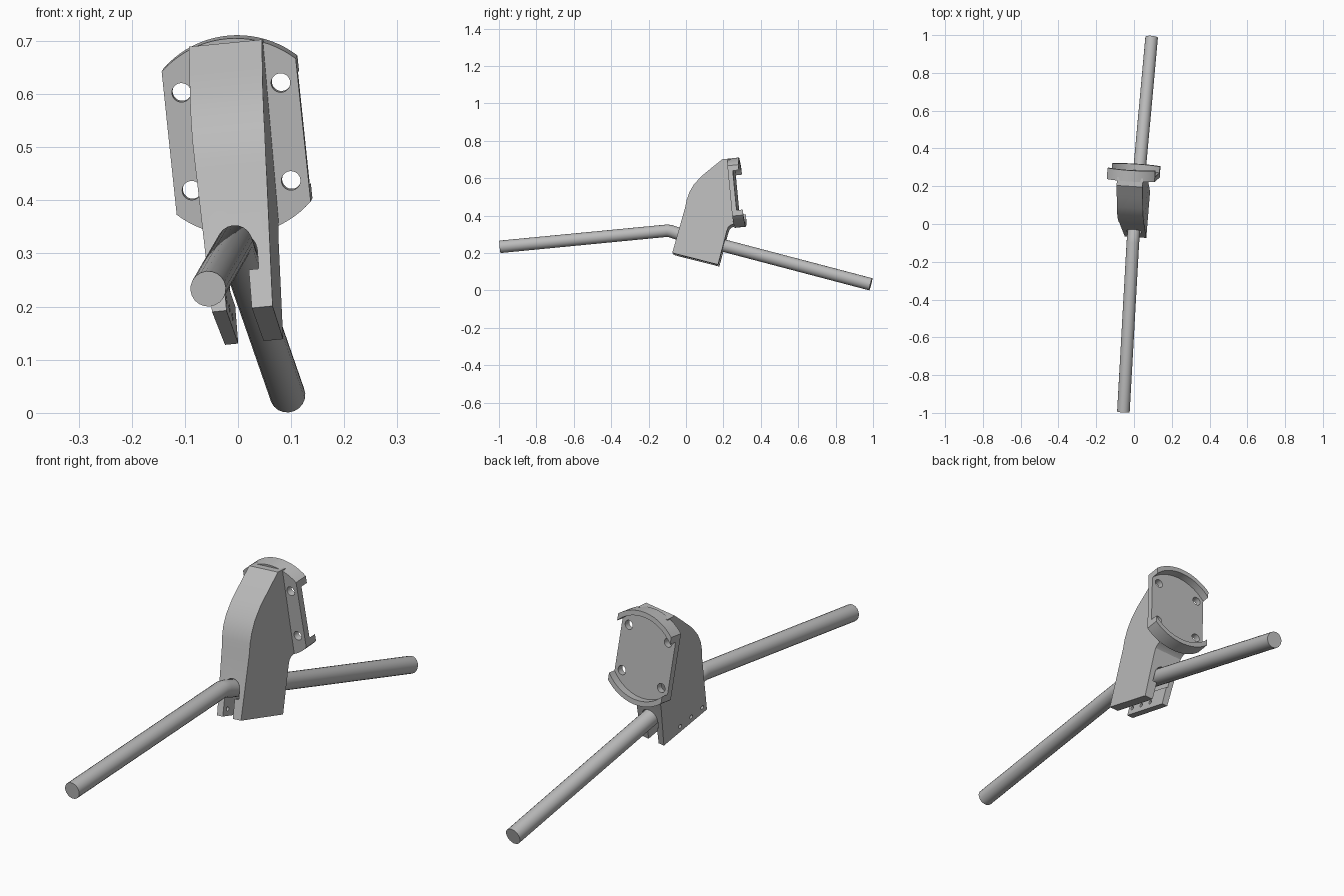
import bpy, bmesh, math
from mathutils import Matrix, Vector

cube = bpy.data.objects.get("Cube")
if cube:
    bpy.data.objects.remove(cube)

grey = bpy.data.materials.new("light grey")
grey.use_nodes = True
colour = (0.5, 0.5, 0.5, 1)
grey.diffuse_color = colour
grey.node_tree.nodes["Principled BSDF"].inputs["Base Color"].default_value = colour

# Tilted frame in which the whole assembly is symmetric about x = 0
ax = Vector((0.993, -0.065, 0.098)).normalized()
az = Vector((-0.098, 0, 0.995))
az = (az - ax * az.dot(ax)).normalized()
ay = az.cross(ax)
FRAME = Matrix.Translation((0.032, 0, 0)) @ Matrix((ax, ay, az)).transposed().to_4x4()

# Frames for the plate (leaning back) and the clamp (following the rear rod)
PLATE = Matrix.Translation((0, 0.255, 0.522)) @ Matrix.Rotation(math.radians(5.5), 4, 'X')
ROD_A, ROD_B = Vector((0, -0.05, 0.308)), Vector((0, 0.99, 0.027))
slope = math.atan2(ROD_B.z - ROD_A.z, ROD_B.y - ROD_A.y)
CLAMP = Matrix.Translation(ROD_A) @ Matrix.Rotation(slope, 4, 'X')


def finish(name, bm, matrix=Matrix()):
    bmesh.ops.recalc_face_normals(bm, faces=bm.faces)
    mesh = bpy.data.meshes.new(name)
    bm.to_mesh(mesh)
    bm.free()
    obj = bpy.data.objects.new(name, mesh)
    bpy.context.collection.objects.link(obj)
    obj.matrix_world = FRAME @ matrix
    mesh.materials.append(grey)
    return obj


def prism(name, outline, vector, matrix=Matrix()):
    bm = bmesh.new()
    face = bm.faces.new([bm.verts.new(p) for p in outline])
    new = bmesh.ops.extrude_face_region(bm, geom=[face])["geom"]
    bmesh.ops.translate(bm, vec=vector, verts=[v for v in new if isinstance(v, bmesh.types.BMVert)])
    return finish(name, bm, matrix)


def box(name, low, high, matrix):
    (x0, y0, z0), (x1, y1, z1) = low, high
    return prism(name, [(x0, y0, z0), (x1, y0, z0), (x1, y0, z1), (x0, y0, z1)], (0, y1 - y0, 0), matrix)


def cylinder(name, centre, radius, length, axis, matrix, sides=32):
    bm = bmesh.new()
    turn = Matrix.Rotation(math.pi / 2, 4, 'Y' if axis == 'X' else 'X')
    bmesh.ops.create_cone(bm, cap_ends=True, segments=sides, radius1=radius, radius2=radius,
                          depth=length, matrix=Matrix.Translation(centre) @ turn)
    return finish(name, bm, matrix)


def select(obj):
    bpy.ops.object.select_all(action='DESELECT')
    obj.select_set(True)
    bpy.context.view_layer.objects.active = obj


def cut(obj, cutters, operation='DIFFERENCE'):
    select(obj)
    for cutter in cutters:
        mod = obj.modifiers.new("cut", 'BOOLEAN')
        mod.operation, mod.solver, mod.object = operation, 'EXACT', cutter
        bpy.ops.object.modifier_apply(modifier=mod.name)
        bpy.data.objects.remove(cutter)


def smooth(obj):
    select(obj)
    bpy.ops.object.shade_smooth_by_angle(angle=math.radians(25))


def arc(radius, start, end, steps, y=0):
    return [(radius * math.cos(start + (end - start) * i / steps), y,
             radius * math.sin(start + (end - start) * i / steps)) for i in range(steps + 1)]


# Bent rod
curve = bpy.data.curves.new("bent_rod", 'CURVE')
curve.dimensions = '3D'
curve.bevel_depth, curve.bevel_resolution, curve.use_fill_caps = 0.0335, 8, True
path = [(0, -0.997, 0.241), (0, -0.1, 0.322), (0, -0.078, 0.318), ROD_A, ROD_B]
spline = curve.splines.new('POLY')
spline.points.add(len(path) - 1)
for point, co in zip(spline.points, path):
    point.co = (*co, 1)
curve.materials.append(grey)
rod = bpy.data.objects.new("bent_rod", curve)
bpy.context.collection.objects.link(rod)
rod.matrix_world = FRAME
select(rod)
bpy.ops.object.convert(target='MESH')
rod = bpy.context.object
smooth(rod)

# Bracket body: side profile, narrowing towards the clamp legs
profile = [(-0.07, 0.197), (0.0, 0.44), (0.008, 0.48), (0.022, 0.52), (0.045, 0.56),
           (0.085, 0.605), (0.14, 0.65), (0.2, 0.698), (0.245, 0.698), (0.262, 0.35),
           (0.245, 0.345), (0.23, 0.333), (0.222, 0.31), (0.175, 0.133)]
body = prism("bracket_body", [(-1, y, z) for y, z in profile], (2, 0, 0))
for v in body.data.vertices:
    v.co.x *= 0.055 + 0.014 * min(1, max(0, (v.co.z - 0.13) / 0.4))
R = 0.037
cutters = [cylinder("rod_bore", (0, 0.1, 0), R, 0.7, 'Y', CLAMP),
           box("bore_floor", (-R, -0.2, -R), (R, 0.4, 0), CLAMP),
           box("clamp_gap", (-0.03, -0.2, -0.25), (0.018, 0.4, -0.02), CLAMP)]
# Screw holes through one clamp leg
for y in (0.035, 0.1, 0.165):
    cutters.append(cylinder("screw_hole", (-0.05, y, -0.085), 0.008, 0.08, 'X', CLAMP, 16))
cut(body, cutters)
smooth(body)

# Mounting plate: disc with straight sides
W, RAD = 0.127, 0.186
corner = math.acos(W / RAD)
outline = (arc(RAD, corner, math.pi - corner, 20, -0.012)
           + arc(RAD, math.pi + corner, 2 * math.pi - corner, 20, -0.012))
plate = prism("mounting_plate", outline, (0, 0.026, 0), PLATE)
cut(plate, [cylinder("plate_hole", (sx * 0.094, 0, sz * 0.093), 0.018, 0.2, 'Y', PLATE)
            for sx in (-1, 1) for sz in (-1, 1)])
smooth(plate)

# Curved rims along the top and bottom of the plate
inner = 0.166
inner_corner = math.acos(W / inner)
for name, base in (("top_rim", 0), ("bottom_rim", math.pi)):
    ring = (arc(RAD, base + corner, base + math.pi - corner, 20, -0.012)
            + arc(inner, base + math.pi - inner_corner, base + inner_corner, 20, -0.012))
    smooth(prism(name, ring, (0, 0.059, 0), PLATE))
